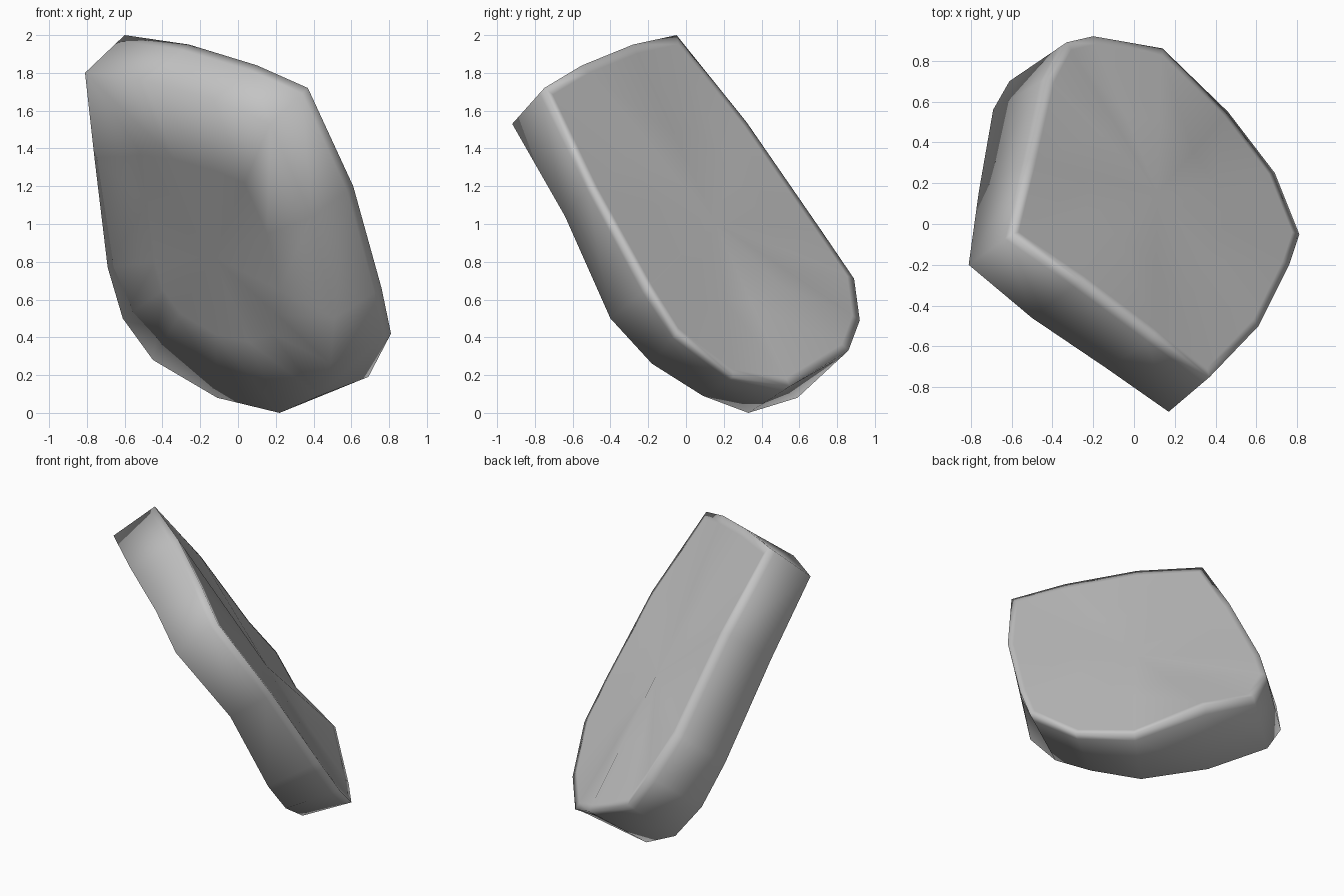
import bpy, bmesh
from mathutils import Vector

if "Cube" in bpy.data.objects:
    bpy.data.objects.remove(bpy.data.objects["Cube"])

# Outline of the upper face of the slab, followed by the lower face
back = [(-0.60, -0.05, 2.00), (-0.26, -0.28, 1.95), (0.10, -0.55, 1.84),
        (0.37, -0.75, 1.72), (0.61, -0.50, 1.20), (0.76, -0.20, 0.66),
        (0.81, -0.05, 0.42), (0.69, 0.25, 0.19), (0.46, 0.55, 0.14),
        (0.14, 0.86, 0.33), (-0.20, 0.92, 0.49), (-0.33, 0.89, 0.71),
        (-0.42, 0.72, 0.96), (-0.51, 0.32, 1.54)]
front = [(-0.81, -0.20, 1.80), (-0.50, -0.46, 1.76), (-0.13, -0.71, 1.66),
         (0.17, -0.92, 1.53), (0.39, -0.64, 1.04), (0.51, -0.40, 0.50),
         (0.49, -0.18, 0.26), (0.43, 0.09, 0.09), (0.22, 0.33, 0.00),
         (-0.11, 0.59, 0.08), (-0.45, 0.76, 0.28), (-0.61, 0.70, 0.50),
         (-0.69, 0.56, 0.77), (-0.76, 0.16, 1.35)]


def middle(ring):
    return sum((Vector(p) for p in ring), Vector()) / len(ring)


def shrink(ring, factor):
    """Copy of a ring scaled towards its centre."""
    return [middle(ring).lerp(Vector(p), factor) for p in ring]


# Rim loop just under the upper edge keeps that edge crisp
rim = [Vector(a).lerp(Vector(b), 0.15) for a, b in zip(back, front)]

# Stone slab: crisp edge above, broad soft edge below
bm = bmesh.new()
rings = [[bm.verts.new(p) for p in ring] for ring in
         (shrink(back, 0.5), shrink(back, 0.95), back, rim, front,
          shrink(front, 0.55))]
n = len(back)
for upper, lower in zip(rings, rings[1:]):
    for i in range(n):
        j = (i + 1) % n
        bm.faces.new((upper[i], lower[i], lower[j], upper[j]))

# Close both broad faces with a fan around the centre
for ring, outline in ((rings[0], back), (rings[-1], front)):
    hub = bm.verts.new(middle(outline))
    for i in range(n):
        bm.faces.new((hub, ring[i], ring[(i + 1) % n]))
bmesh.ops.recalc_face_normals(bm, faces=bm.faces[:])
for face in bm.faces:
    face.smooth = True

mesh = bpy.data.meshes.new("stone_slab")
bm.to_mesh(mesh)
bm.free()

# Plain grey stone
grey = bpy.data.materials.new("stone_grey")
grey.diffuse_color = (0.55, 0.55, 0.55, 1)
grey.use_nodes = True
grey.node_tree.nodes["Principled BSDF"].inputs["Base Color"].default_value = grey.diffuse_color
mesh.materials.append(grey)
slab = bpy.data.objects.new("stone_slab", mesh)
bpy.context.collection.objects.link(slab)
